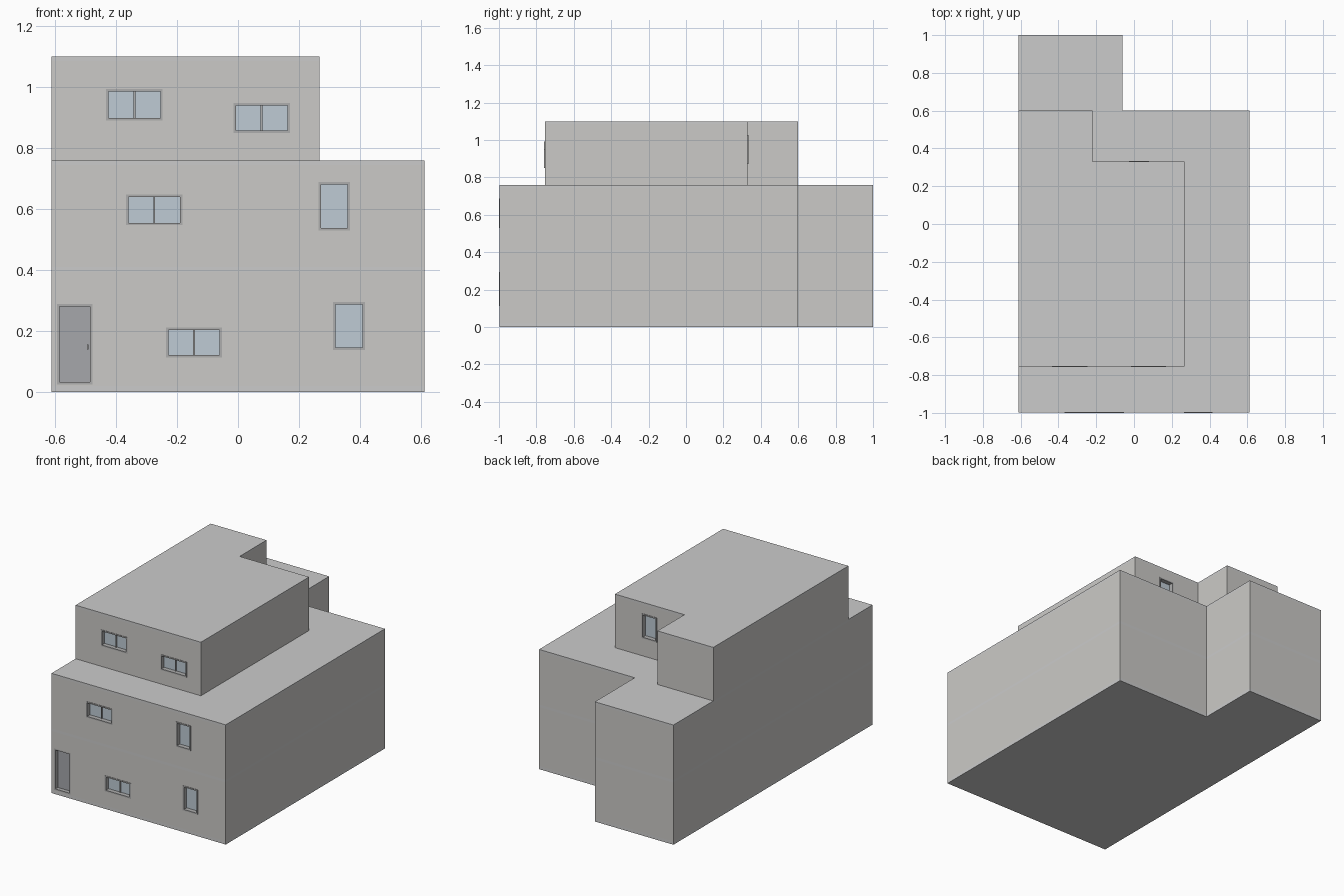
import bpy, bmesh

if "Cube" in bpy.data.objects:
    bpy.data.objects.remove(bpy.data.objects["Cube"])


def paint(name, rgb):
    m = bpy.data.materials.new(name)
    m.diffuse_color = (*rgb, 1)
    m.use_nodes = True
    m.node_tree.nodes["Principled BSDF"].inputs["Base Color"].default_value = m.diffuse_color
    return m


WALL = paint("wall_grey", (0.60, 0.59, 0.57))
SLAB = paint("slab_grey", (0.54, 0.54, 0.53))
FRAME = paint("frame_grey", (0.42, 0.42, 0.42))
GLASS = paint("glass_blue", (0.52, 0.60, 0.66))
DOOR = paint("door_grey", (0.38, 0.39, 0.41))


def finish(name, bm, mat):
    bmesh.ops.recalc_face_normals(bm, faces=bm.faces)
    me = bpy.data.meshes.new(name)
    bm.to_mesh(me)
    bm.free()
    me.materials.append(mat)
    ob = bpy.data.objects.new(name, me)
    bpy.context.collection.objects.link(ob)
    return ob


def prism(name, outline, z0, z1, mat):
    bm = bmesh.new()
    face = bm.faces.new([bm.verts.new((x, y, z0)) for x, y in outline])
    top = bmesh.ops.extrude_face_region(bm, geom=[face])["geom"]
    verts = [v for v in top if isinstance(v, bmesh.types.BMVert)]
    bmesh.ops.translate(bm, verts=verts, vec=(0, 0, z1 - z0))
    return finish(name, bm, mat)


def boxes(name, items, mat):
    """One object made of boxes given as (x0, x1, y0, y1, z0, z1)."""
    bm = bmesh.new()
    for x0, x1, y0, y1, z0, z1 in items:
        vs = bmesh.ops.create_cube(bm, size=1)["verts"]
        bmesh.ops.scale(bm, verts=vs, vec=(x1 - x0, abs(y1 - y0), z1 - z0))
        bmesh.ops.translate(bm, verts=vs, vec=((x0 + x1) / 2, (y0 + y1) / 2, (z0 + z1) / 2))
    return finish(name, bm, mat)


# L-shaped floor plans: main block plus a rear wing on the left
FRONT, UP_FRONT, UP_BACK = -0.997, -0.755, 0.33
lower = [(-0.612, FRONT), (0.612, FRONT), (0.612, 0.6), (-0.06, 0.6), (-0.06, 1), (-0.612, 1)]
upper = [(-0.612, UP_FRONT), (0.268, UP_FRONT), (0.268, UP_BACK),
         (-0.22, UP_BACK), (-0.22, 0.6), (-0.612, 0.6)]

# Storey walls and the thin slabs between them
walls = {
    "ground_walls": prism("ground_walls", lower, 0.02, 0.395, WALL),
    "middle_walls": prism("middle_walls", lower, 0.41, 0.745, WALL),
    "upper_walls": prism("upper_walls", upper, 0.76, 1.085, WALL),
}
prism("ground_slab", lower, 0, 0.02, SLAB)
prism("middle_slab", lower, 0.395, 0.41, SLAB)
prism("terrace_slab", lower, 0.745, 0.76, SLAB)
prism("roof_slab", upper, 1.085, 1.10, SLAB)

# Openings: name, storey, x0, x1, z0, z1, wall y, inward direction, panes
openings = [
    ("ground_wide_window", "ground_walls", -0.236, -0.053, 0.113, 0.212, FRONT, 1, 2),
    ("ground_tall_window", "ground_walls", 0.312, 0.416, 0.138, 0.295, FRONT, 1, 1),
    ("front_door", "ground_walls", -0.593, -0.477, 0.025, 0.288, FRONT, 1, 0),
    ("middle_wide_window", "middle_walls", -0.367, -0.182, 0.547, 0.648, FRONT, 1, 2),
    ("middle_tall_window", "middle_walls", 0.264, 0.367, 0.530, 0.688, FRONT, 1, 1),
    ("upper_left_window", "upper_walls", -0.433, -0.247, 0.890, 0.993, UP_FRONT, 1, 2),
    ("upper_right_window", "upper_walls", -0.015, 0.170, 0.850, 0.948, UP_FRONT, 1, 2),
    ("upper_back_window", "upper_walls", -0.026, 0.079, 0.872, 1.028, UP_BACK, -1, 1),
]

# Recess each opening into its wall
for storey, wall in walls.items():
    cutter = boxes("cutter", [(x0, x1, y - 0.035, y + 0.035, z0, z1)
                              for _, s, x0, x1, z0, z1, y, _, _ in openings if s == storey], WALL)
    cutter.hide_render = True
    mod = wall.modifiers.new("openings", "BOOLEAN")
    mod.object, mod.operation, mod.solver = cutter, "DIFFERENCE", "EXACT"
    bpy.context.view_layer.objects.active = wall
    bpy.ops.object.modifier_apply(modifier=mod.name)
    bpy.data.objects.remove(cutter)

# Frames, glass and door leaf
for name, _, x0, x1, z0, z1, y, d, panes in openings:
    w = 0.008
    out = y - 0.003 * d if panes else y
    back = y + 0.035 * d
    bars = [(x0, x0 + w, out, back, z0, z1), (x1 - w, x1, out, back, z0, z1),
            (x0 + w, x1 - w, out, back, z0, z0 + w), (x0 + w, x1 - w, out, back, z1 - w, z1)]
    if panes == 2:
        mid = (x0 + x1) / 2
        bars.append((mid - 0.003, mid + 0.003, y + 0.018 * d, back, z0 + w, z1 - w))
    boxes(name + "_frame", bars, FRAME)
    boxes(name + ("_glass" if panes else "_leaf"),
          [(x0 + w, x1 - w, y + 0.025 * d, back, z0 + w, z1 - w)], GLASS if panes else DOOR)

# Door handle
boxes("door_handle", [(-0.496, -0.490, FRONT + 0.017, FRONT + 0.026, 0.140, 0.155)], FRAME)
